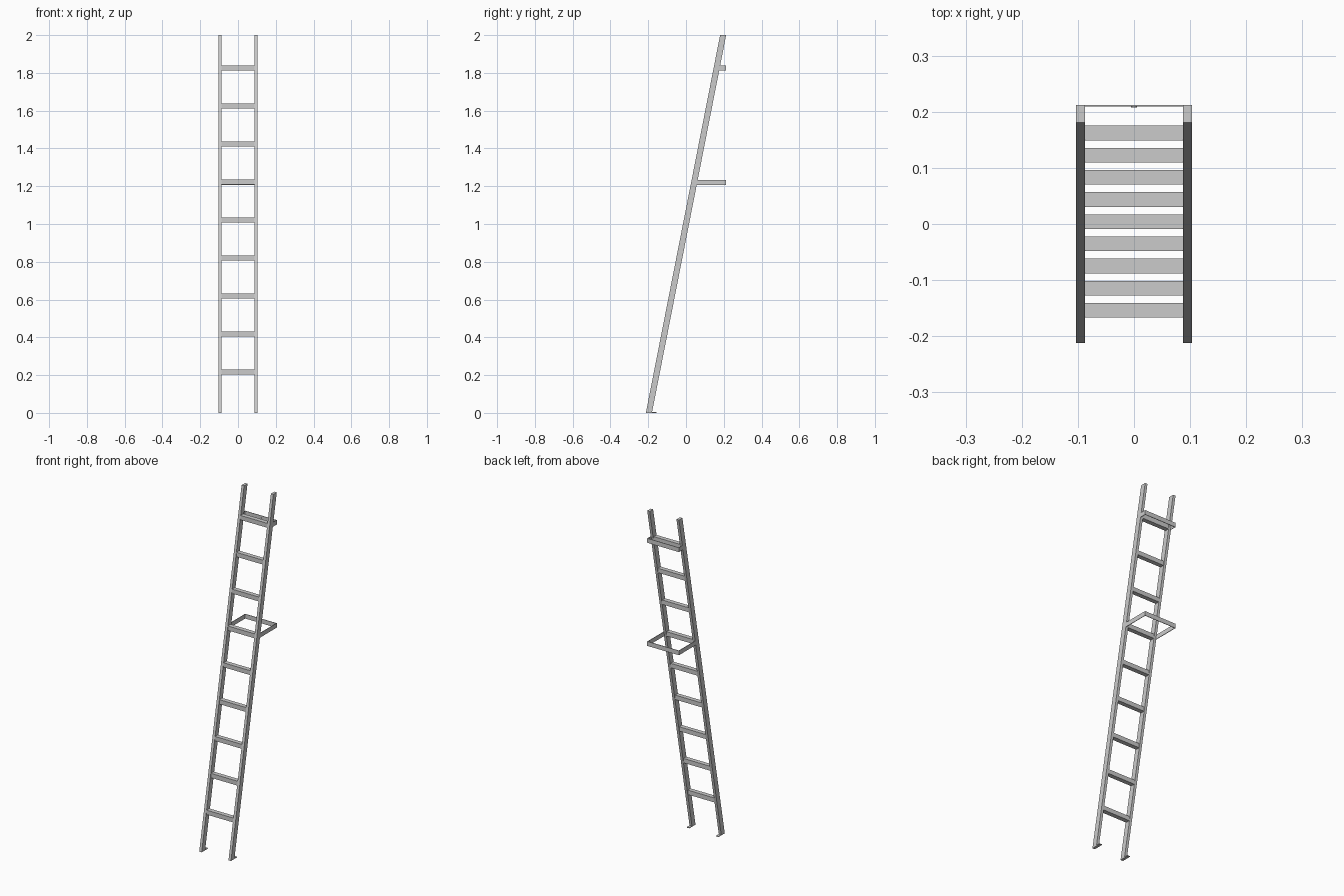
import bpy

if "Cube" in bpy.data.objects:
    bpy.data.objects.remove(bpy.data.objects["Cube"])

SLOPE = 0.1965          # y offset of the rail centre per unit of height
RAIL_X = 0.095          # rail centre
RAIL_W, RAIL_D = 0.016, 0.032


def rail_y(z):
    return (z - 1.0) * SLOPE


def mesh_object(name, verts, faces):
    mesh = bpy.data.meshes.new(name)
    mesh.from_pydata(verts, [], faces)
    obj = bpy.data.objects.new(name, mesh)
    bpy.context.collection.objects.link(obj)
    return obj


def prism(name, x, y0, y1, z, lean=0.0):
    """Box between x, y and z limits; y limits apply to the bottom, lean shifts the top."""
    verts = []
    for zz, dy in ((z[0], 0.0), (z[1], lean)):
        verts += [(x[0], y0 + dy, zz), (x[1], y0 + dy, zz),
                  (x[1], y1 + dy, zz), (x[0], y1 + dy, zz)]
    faces = [(3, 2, 1, 0), (4, 5, 6, 7), (0, 1, 5, 4),
             (1, 2, 6, 5), (2, 3, 7, 6), (3, 0, 4, 7)]
    return mesh_object(name, verts, faces)


inner = RAIL_X - RAIL_W / 2
outer = RAIL_X + RAIL_W / 2

for side, s in (("left", -1), ("right", 1)):
    xs = sorted((s * inner, s * outer))
    # leaning side rail, cut level at floor and top
    y = rail_y(0)
    prism(f"{side}_rail", xs, y - RAIL_D / 2, y + RAIL_D / 2, (0, 2), 2 * SLOPE)
    # thin foot plate reaching back along the floor
    prism(f"{side}_foot", xs, y, -0.155, (0, 0.004))

# level rungs
for i in range(9):
    z = 0.217 + i * 0.201
    y = rail_y(z)
    prism(f"rung_{i + 1}", (-inner, inner), y - 0.013, y + 0.013, (z - 0.013, z + 0.013))

# wall brackets: flat U-shaped straps with a small bolt in the back
STRAP = 0.003
BACK = 0.2125
for label, z in (("lower", 1.22), ("upper", 1.825)):
    zs = (z - 0.013, z + 0.013)
    for side, s in (("left", -1), ("right", 1)):
        xs = sorted((s * (outer - STRAP), s * outer))
        prism(f"{label}_bracket_{side}_arm", xs, rail_y(z), BACK, zs)
    prism(f"{label}_bracket_back", (-outer, outer), BACK - STRAP, BACK, zs)
    bpy.ops.mesh.primitive_cylinder_add(vertices=12, radius=0.005, depth=0.003,
                                        location=(0, BACK - STRAP - 0.0005, z),
                                        rotation=(1.5708, 0, 0))
    bpy.context.object.name = f"{label}_bracket_bolt"
